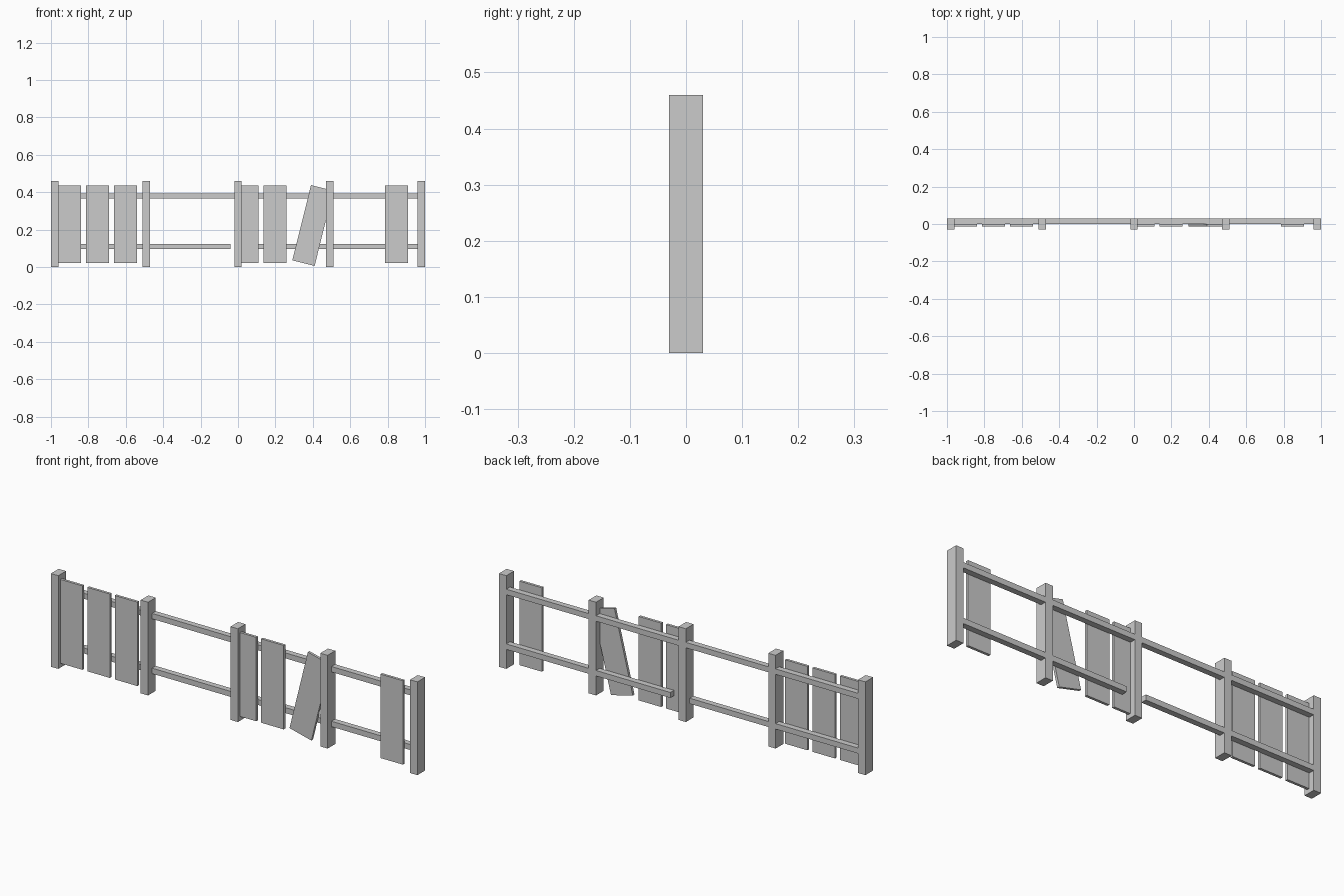
import bpy, math

# Box helper: spans given by min/max per axis, optional tilt about y
def box(name, x0, x1, y0, y1, z0, z1, tilt=0):
    bpy.ops.mesh.primitive_cube_add(
        size=1, location=((x0 + x1) / 2, (y0 + y1) / 2, (z0 + z1) / 2))
    o = bpy.context.object
    o.name = name
    o.scale = (x1 - x0, y1 - y0, z1 - z0)
    o.rotation_euler[1] = math.radians(tilt)
    return o

# Posts
for i in range(5):
    x = (i - 2) * 0.49
    box(f"post_{i + 1}", x - 0.02, x + 0.02, -0.03, 0.03, 0, 0.46)

# Rails: continuous on top, broken near the middle below
box("upper_rail", -0.97, 0.97, 0.001, 0.0298, 0.366, 0.393)
box("lower_rail_left", -0.97, -0.04, 0.001, 0.0298, 0.096, 0.123)
box("lower_rail_right", 0.065, 0.97, 0.001, 0.0298, 0.096, 0.123)

# Upright boards
W = 0.123
for i, x in enumerate((-0.902, -0.752, -0.602, 0.047, 0.197, 0.848)):
    box(f"board_{i + 1}", x - W / 2, x + W / 2, -0.013, 0, 0.021, 0.435)

# Loose slanted board
box("loose_board", 0.40 - W / 2, 0.40 + W / 2, -0.013, 0, 0.015, 0.429, 14)
